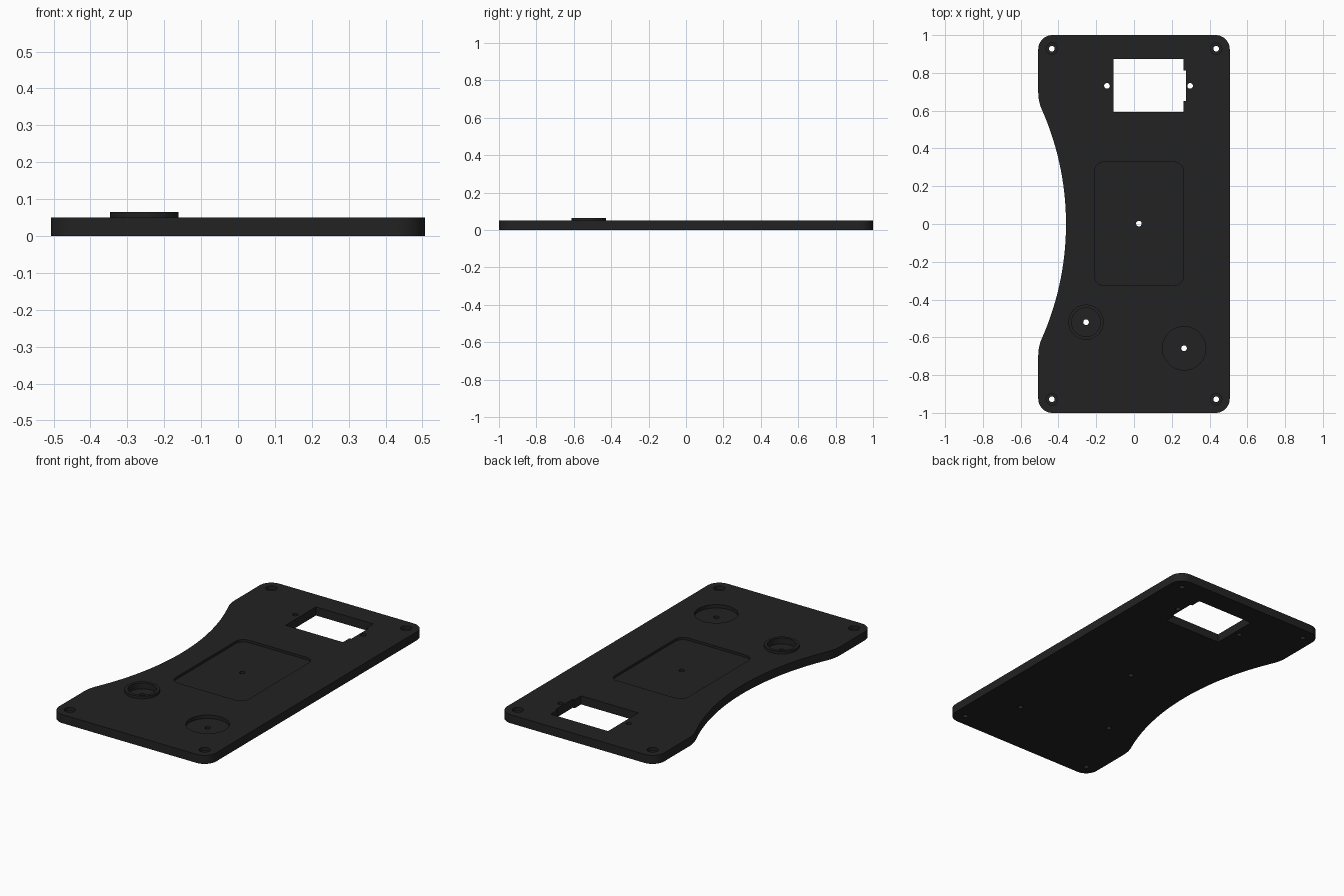
import bpy, bmesh
from math import sin, cos, pi, sqrt, atan2

if "Cube" in bpy.data.objects:
    bpy.data.objects.remove(bpy.data.objects["Cube"])

black = bpy.data.materials.new("matte_black")
black.diffuse_color = (0.016, 0.016, 0.016, 1)
black.use_nodes = True
black.node_tree.nodes["Principled BSDF"].inputs["Base Color"].default_value = black.diffuse_color


def arc(cx, cy, r, a0, a1, n):
    return [(cx + r * cos(a0 + (a1 - a0) * i / n), cy + r * sin(a0 + (a1 - a0) * i / n))
            for i in range(n + 1)]


def circle(cx, cy, r, n=48):
    return arc(cx, cy, r, 0, 2 * pi, n)[:-1]


def rounded_rect(x0, x1, y0, y1, r, n=8):
    pts = []
    for k, (x, y) in enumerate([(x1 - r, y1 - r), (x0 + r, y1 - r), (x0 + r, y0 + r), (x1 - r, y0 + r)]):
        pts += arc(x, y, r, k * pi / 2, (k + 1) * pi / 2, n)
    return pts


def prism(name, pts, z0, z1):
    """Extrude a counter-clockwise outline from z0 to z1."""
    bm = bmesh.new()
    face = bm.faces.new([bm.verts.new((x, y, z0)) for x, y in pts])
    res = bmesh.ops.extrude_face_region(bm, geom=[face], use_keep_orig=True)
    for v in res["geom"]:
        if isinstance(v, bmesh.types.BMVert):
            v.co.z = z1
    bmesh.ops.recalc_face_normals(bm, faces=bm.faces)
    mesh = bpy.data.meshes.new(name)
    bm.to_mesh(mesh)
    bm.free()
    mesh.materials.append(black)
    ob = bpy.data.objects.new(name, mesh)
    bpy.context.collection.objects.link(ob)
    return ob


def cut(ob, pts, z0, z1):
    cutter = prism("cutter", pts, z0, z1)
    cutter.hide_render = True
    mod = ob.modifiers.new("cut", "BOOLEAN")
    mod.operation, mod.solver, mod.object = "DIFFERENCE", "EXACT", cutter
    bpy.context.view_layer.objects.active = ob
    bpy.ops.object.modifier_apply(modifier=mod.name)
    bpy.data.objects.remove(cutter)


def smooth(ob):
    bpy.ops.object.select_all(action="DESELECT")
    ob.select_set(True)
    bpy.context.view_layer.objects.active = ob
    bpy.ops.object.shade_smooth_by_angle(angle=0.5)


# Plate outline: rounded corners, and a waist blended in on the left
W, L, TOP, C = 0.507, 1.0, 0.05, 0.075
R, r, waist = 1.5, 0.22, -0.36
ax = waist - R                          # centre of the waist arc
fx = -W + r                             # centre of the blend arcs
fy = sqrt((R + r) ** 2 - (fx - ax) ** 2)
t = atan2(fy, fx - ax)
outline = arc(W - C, L - C, C, 0, pi / 2, 10)
outline += arc(-W + C, L - C, C, pi / 2, pi, 10)
outline += arc(fx, fy, r, pi, pi + t, 8)
outline += arc(ax, 0, R, t, -t, 48)[1:-1]
outline += arc(fx, -fy, r, pi - t, pi, 8)
outline += arc(-W + C, -L + C, C, pi, 1.5 * pi, 10)
outline += arc(W - C, -L + C, C, 1.5 * pi, 2 * pi, 10)
plate = prism("base_plate", outline, 0, TOP)

# Shallow pockets in the top
ring_c, dish_c, panel_c = (-0.254, -0.52), (0.265, -0.658), (0.026, 0.002)
cut(plate, rounded_rect(-0.209, 0.262, -0.325, 0.328, 0.05), 0.036, 0.1)
cut(plate, circle(*dish_c, 0.115, 64), 0.03, 0.1)
cut(plate, circle(*ring_c, 0.076, 64), 0.03, 0.1)

# Window with a side notch
cut(plate, [(-0.108, 0.593), (0.262, 0.593), (0.262, 0.652), (0.274, 0.652),
            (0.274, 0.812), (0.262, 0.812), (0.262, 0.873), (-0.108, 0.873)], -0.1, 0.1)

# Counterbored corner holes, then plain through holes
corners = [(sx * 0.435, sy * 0.928) for sx in (-1, 1) for sy in (-1, 1)]
for p in corners:
    cut(plate, circle(*p, 0.03, 32), 0.03, 0.1)
for p in corners + [ring_c, dish_c, panel_c, (-0.143, 0.731), (0.297, 0.731)]:
    cut(plate, circle(*p, 0.015, 24), -0.1, 0.1)
smooth(plate)

# Raised collar around the small pocket
collar = prism("raised_collar", circle(*ring_c, 0.093, 64), TOP, 0.065)
cut(collar, circle(*ring_c, 0.076, 64), 0, 0.1)
smooth(collar)
